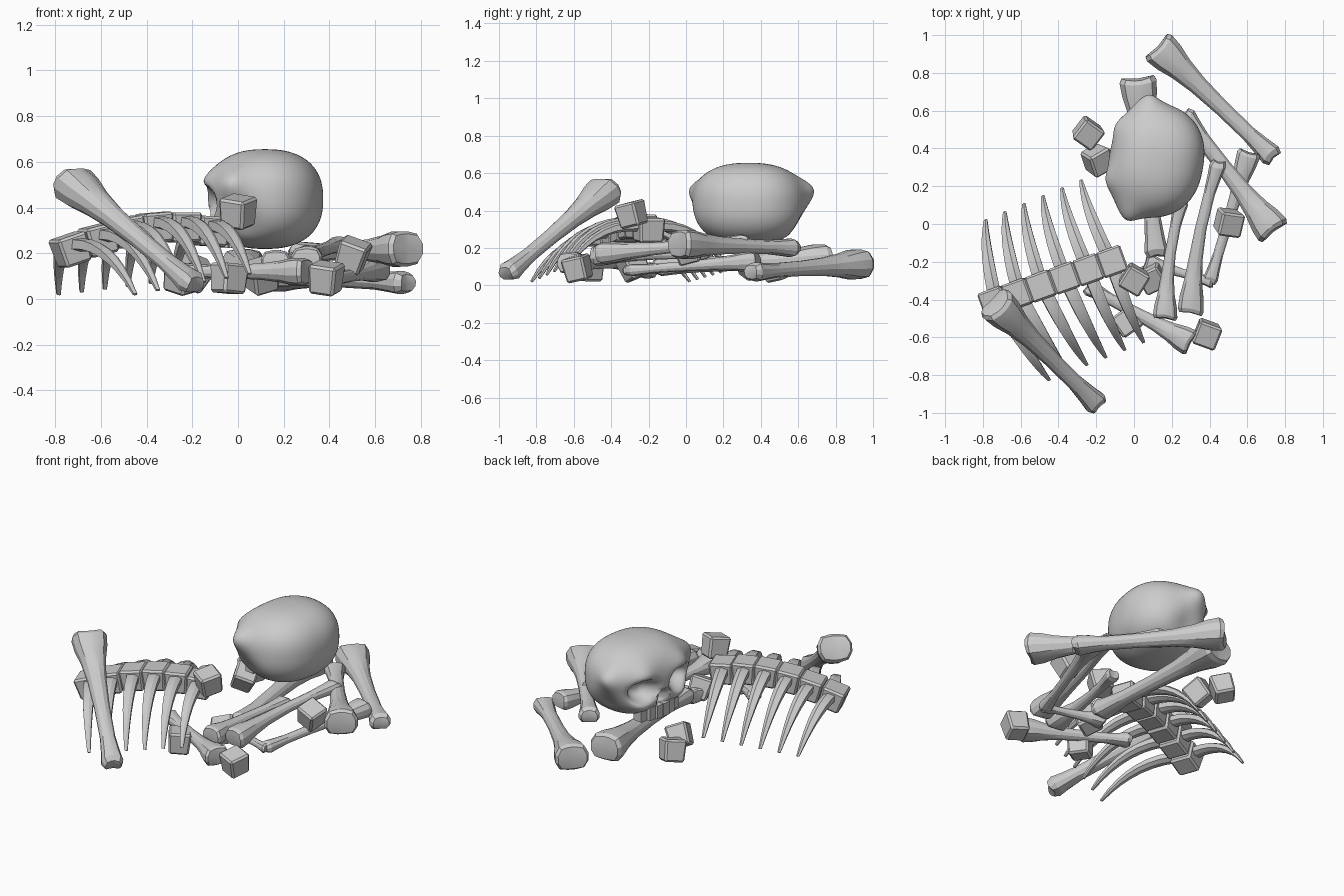
import bpy, bmesh, math
from mathutils import Vector, Matrix

if "Cube" in bpy.data.objects:
    bpy.data.objects.remove(bpy.data.objects["Cube"])


def finish(bm, name, angle=30):
    bmesh.ops.recalc_face_normals(bm, faces=bm.faces)
    me = bpy.data.meshes.new(name)
    bm.to_mesh(me)
    bm.free()
    ob = bpy.data.objects.new(name, me)
    bpy.context.collection.objects.link(ob)
    bpy.context.view_layer.objects.active = ob
    for o in bpy.context.selected_objects:
        o.select_set(False)
    ob.select_set(True)
    bpy.ops.object.shade_smooth_by_angle(angle=math.radians(angle))
    return ob


def skin(bm, rings):
    """Join rings of verts into a closed tube."""
    n = len(rings[0])
    for a, b in zip(rings, rings[1:]):
        for i in range(n):
            bm.faces.new((a[i], a[(i + 1) % n], b[(i + 1) % n], b[i]))
    for ring in (rings[0], rings[-1]):
        c = bm.verts.new(sum((v.co for v in ring), Vector()) / n)
        for i in range(n):
            bm.faces.new((ring[i], ring[(i + 1) % n], c))


# Long bones: flared blocky two-lobed head, narrow shaft, knobbly small end
BONE = [(0, .84), (.025, .98), (.1, .93), (.2, .72), (.34, .55), (.55, .45),
        (.78, .44), (.9, .54), (.965, .62), (1, .46)]


def bone(name, p, q, R, bow=0.0):
    p, q = Vector(p), Vector(q)
    axis = q - p
    side = axis.cross(Vector((0, 0, 1))).normalized()
    up = side.cross(axis).normalized()
    bm = bmesh.new()
    rings = []
    for t, k in BONE:
        end = abs(2 * t - 1) ** 4
        ring = []
        for i in range(12):
            a = math.tau * i / 12 + math.pi / 12
            # square-ish section with a groove on top and bottom at the ends
            r = R * k * (1 + .1 * end * math.cos(2 * a) - .07 * end * math.cos(4 * a))
            lobe = .1 * R * math.cos(2 * a) * (-1 if t < .5 else 1) * end
            c = p + axis * t + axis.normalized() * lobe + side * bow * math.sin(math.pi * t)
            ring.append(bm.verts.new(c + side * math.cos(a) * r + up * math.sin(a) * r * .95))
        rings.append(ring)
    skin(bm, rings)
    finish(bm, name, 24)


bone("thigh_bone_back", (.125, .94, .115), (.74, .35, .07), .097)
bone("thigh_bone_right", (.74, -.04, .22), (.26, .58, .2), .095)
bone("thigh_bone_under_skull", (.02, .77, .14), (.12, -.17, .1), .1)
bone("thigh_bone_leaning", (-.735, -.42, .515), (-.19, -.96, .06), .1)
bone("forearm_bone_1", (.3, -.47, .17), (.45, .33, .24), .07, -.03)
bone("forearm_bone_2", (.165, -.5, .16), (.25, .12, .17), .066, -.02)
bone("shin_bone_1", (.61, .38, .13), (.4, -.31, .08), .063)
bone("shin_bone_2", (.3, -.63, .12), (-.25, -.33, .12), .073)
bone("small_bone", (.06, -.2, .08), (.42, -.31, .08), .053)


# Block-shaped vertebrae
def block(name, loc, size, rot):
    bm = bmesh.new()
    bmesh.ops.create_cube(bm, size=1)
    for v in bm.verts:
        if v.co.z < 0:
            v.co.x *= .88
            v.co.y *= .9
    bmesh.ops.scale(bm, vec=size, verts=bm.verts)
    bmesh.ops.bevel(bm, geom=bm.edges[:], offset=.011, segments=1, affect='EDGES')
    for ax, ang in zip('XYZ', rot):
        bmesh.ops.rotate(bm, verts=bm.verts, matrix=Matrix.Rotation(math.radians(ang), 3, ax))
    bmesh.ops.translate(bm, vec=loc, verts=bm.verts)
    finish(bm, name, 20)


LOOSE = [((0, -.29, .38), (12, 8, -30)), ((.1, -.28, .1), (20, -15, 25)),
         ((.5, .01, .19), (15, 20, -8)), ((.385, -.58, .09), (12, 8, -20)),
         ((-.04, -.52, .09), (0, 5, 35)), ((-.245, .485, .095), (10, 15, -35)),
         ((-.195, .34, .115), (30, 20, 30))]
for i, (loc, rot) in enumerate(LOOSE):
    block(f"loose_vertebra_{i + 1}", loc, (.13, .13, .13), rot)


# Rib cage: six joined vertebrae, each with a pair of tapered curved ribs
def rib(name, root, mid, tip, along):
    bm = bmesh.new()
    rings = []
    steps = 9
    for k in range(steps):
        t = k / (steps - 1)
        c = root * (1 - t) ** 2 + mid * 2 * t * (1 - t) + tip * t * t
        tan = (mid - root) * (1 - t) + (tip - mid) * t
        nrm = tan.cross(along).normalized()
        w = .036 * (1 - .75 * t ** 2)
        rings.append([bm.verts.new(c + along * x * w + nrm * y * w * .8)
                      for x, y in ((1, .6), (.35, 1), (-.9, .8), (-1, -.6), (.2, -1), (1, -.5))])
    skin(bm, rings)
    finish(bm, name)


along = Vector((.93, .36, 0)).normalized()
for i in range(6):
    t = i / 5
    c = Vector((-.73 + .61 * t, -.41 + .21 * t, .215 + .1 * math.sin(t * 2.2)))
    block(f"spine_vertebra_{i + 1}", c, (.14, .145, .13), (0, -18 + 22 * t, 20))
    back = Vector((-.785 + .505 * t, .02 + .21 * t, .02 + .06 * t))
    front = Vector((-.45 + .5 * t, -.825 + .2 * t, .02 + .09 * t))
    for label, tip in (("back", back), ("front", front)):
        mid = c.lerp(tip, .62)
        mid.z = c.z + .06
        mid += along * (-.03 if label == "back" else -.02)
        rib(f"rib_{label}_{i + 1}", c + Vector((0, 0, .015)), mid, tip, along)

# Skull: rounded egg with brow corners, sunken sockets and nose
bm = bmesh.new()
bmesh.ops.create_icosphere(bm, subdivisions=5, radius=1)


def bell(p, c, w):
    return math.exp(-((p - Vector(c)).length / w) ** 2)


def pit(p, s, u, ws, wu):
    d = ((p.y - s) / ws) ** 2 + ((p.z - u) / wu) ** 2
    return math.exp(-d * d) if p.x > .06 else 0


for v in bm.verts:
    d = v.co.normalized()
    e = 2.4
    k = sum(abs(x) ** e for x in d) ** (-1 / e)
    p = Vector((d.x * k * .25, d.y * k * .305, d.z * k * .218))
    p.y *= 1 + .4 * min(p.x, 0)          # narrower back of the head
    q = p.copy()
    for sg in (-1, 1):
        q += Vector((.0, .055 * sg, .01)) * bell(p, (.1, .27 * sg, .06), .075)
        q += Vector((.025, .01 * sg, 0)) * bell(p, (.21, .14 * sg, .08), .07)
        q.x += .025 * bell(p, (.2, .17 * sg, -.13), .07)
        q.x -= .11 * pit(p, .135 * sg, -.02, .08, .066)
        q.y -= .03 * sg * bell(p, (.05, .27 * sg, -.1), .08)
    q.x -= .07 * pit(p, 0, -.09, .035, .045)
    v.co = q

# Face points to -x, turned a little to the back
skull_mat = Matrix.Translation((.118, .335, .437)) @ Matrix.Rotation(math.radians(170), 4, 'Z')
bmesh.ops.transform(bm, matrix=skull_mat, verts=bm.verts)
finish(bm, "skull", 60)

# Upper teeth
bm = bmesh.new()
for i in range(6):
    s = (i - 2.5) * .05
    geo = bmesh.ops.create_cube(bm, size=1)['verts']
    bmesh.ops.scale(bm, vec=(.06, .046, .08), verts=geo)
    bmesh.ops.translate(bm, vec=(.2 - s * s * 2, s, -.175), verts=geo)
bmesh.ops.transform(bm, matrix=skull_mat, verts=bm.verts)
finish(bm, "upper_teeth", 20)
